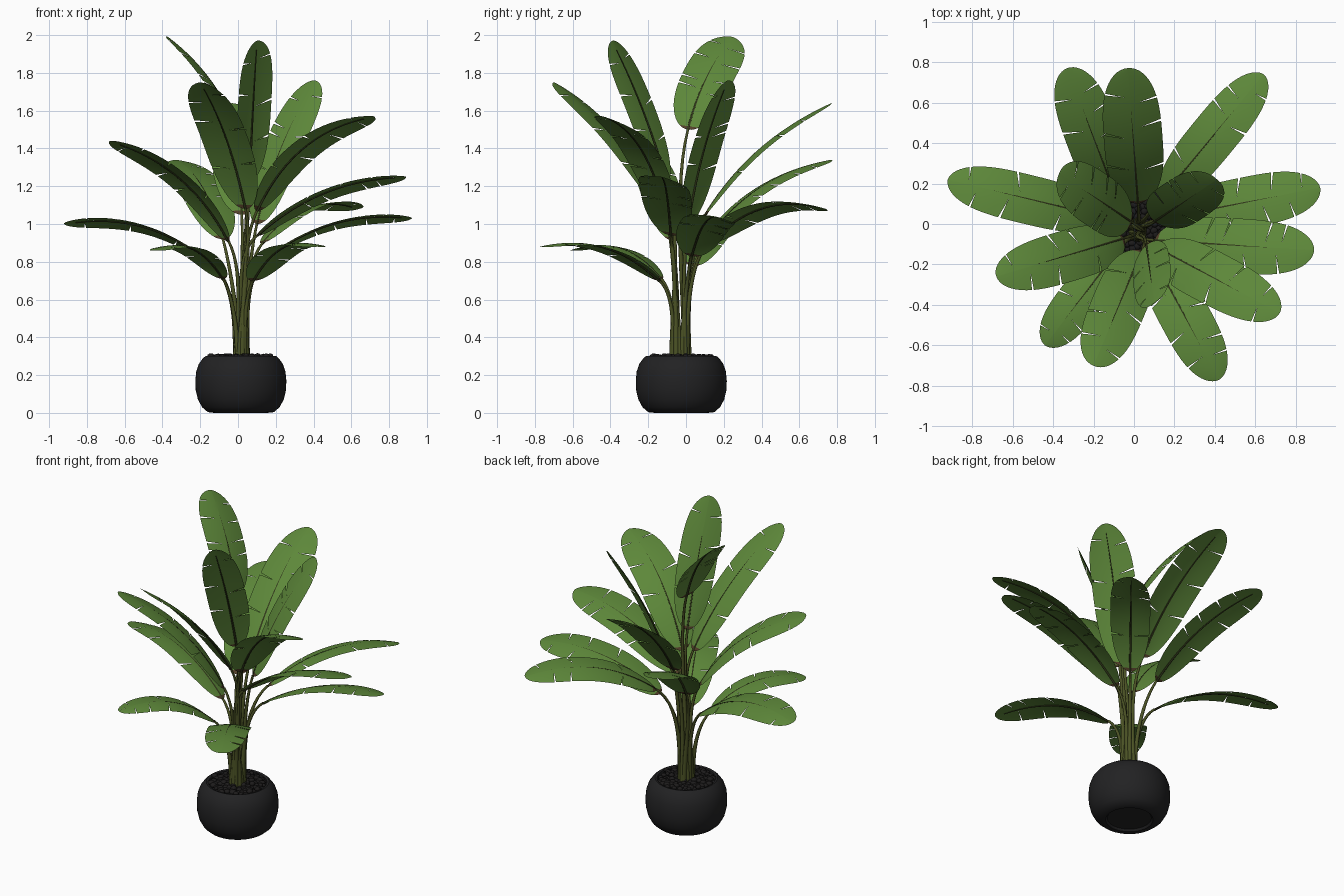
import bpy, bmesh, math, random
from mathutils import Vector

if "Cube" in bpy.data.objects:
    bpy.data.objects.remove(bpy.data.objects["Cube"])

random.seed(4)
UP = Vector((0, 0, 1))


def material(name, rgb):
    m = bpy.data.materials.new(name)
    m.diffuse_color = (*rgb, 1)
    m.use_nodes = True
    m.node_tree.nodes["Principled BSDF"].inputs["Base Color"].default_value = m.diffuse_color
    return m


GREEN = material("leaf green", (0.110, 0.245, 0.042))
BROWN = material("dry brown", (0.085, 0.050, 0.022))
STEM = material("stem olive", (0.070, 0.085, 0.018))
RIB = material("dark midrib", (0.030, 0.038, 0.010))
BLACK = material("pot black", (0.016, 0.016, 0.017))
STONE = material("pebble black", (0.012, 0.011, 0.011))


def finish(bm, name, mats, angle=60):
    mesh = bpy.data.meshes.new(name)
    bm.to_mesh(mesh)
    bm.free()
    ob = bpy.data.objects.new(name, mesh)
    bpy.context.collection.objects.link(ob)
    for m in mats:
        mesh.materials.append(m)
    bpy.ops.object.select_all(action='DESELECT')
    ob.select_set(True)
    bpy.context.view_layer.objects.active = ob
    bpy.ops.object.shade_smooth_by_angle(angle=math.radians(angle))
    return ob


def bezier(pts, t):
    pts = list(pts)
    while len(pts) > 1:
        pts = [a.lerp(b, t) for a, b in zip(pts, pts[1:])]
    return pts[0]


def tube(bm, path, radii, sides=8):
    rings = []
    for i, p in enumerate(path):
        tan = (path[min(i + 1, len(path) - 1)] - path[max(i - 1, 0)]).normalized()
        a = tan.cross(Vector((0.31, 0.95, 0.02))).normalized()
        b = tan.cross(a)
        rings.append([bm.verts.new(p + radii[i] * (a * math.cos(k * math.tau / sides)
                      + b * math.sin(k * math.tau / sides))) for k in range(sides)])
    for r, q in zip(rings, rings[1:]):
        for k in range(sides):
            n = (k + 1) % sides
            bm.faces.new((r[k], r[n], q[n], q[k]))
    bm.faces.new(rings[0][::-1])
    bm.faces.new(rings[-1])


def leaf(index, base, tip, bump, half, roll):
    base, tip = Vector(base), Vector(tip)
    chord = tip - base
    side = Vector((chord.x, chord.y, 0)).cross(UP).normalized()
    ctrl = (base + tip) / 2 + side.cross(chord.normalized()) * 2 * bump
    curve = (base, ctrl, tip)
    c, s_ = math.cos(math.radians(roll)), math.sin(math.radians(roll))

    def frame(t):
        tan = ((ctrl - base) * (1 - t) + (tip - ctrl) * t).normalized()
        n = side.cross(tan)
        return bezier(curve, t), side * c + n * s_, n * c - side * s_

    def point(tau, s):
        t = 0.5 - 0.5 * math.cos(math.pi * min(max(tau, 0), 1))
        w = half * max(0, 1 - abs(2 * t - 1) ** 3.0) ** 0.52
        t += 0.16 * abs(s) * t * (1 - t)          # veins sweep towards the tip
        p, a, n = frame(t)
        return p + a * s * w - n * 0.12 * w * abs(s) ** 1.6

    # blade: each half is made of panels parted by narrow wedge-shaped tears
    bm = bmesh.new()
    for sign in (-1, 1):
        count = random.randint(3, 4)
        cuts = [0] + [0.32 + 0.5 * (k + random.uniform(0.1, 0.8)) / count for k in range(count)] + [1]
        cols = sorted(sign * k / 6 for k in range(7))
        for t0, t1 in zip(cuts, cuts[1:]):
            n = max(2, math.ceil((t1 - t0) * 28))
            grid = []
            for k in range(n + 1):
                row = []
                for s in cols:
                    tau = t0 + (t1 - t0) * k / n
                    gap = 0.007 * max(0, abs(s) - 0.3)
                    if k == 0 and t0 > 0:
                        tau += gap
                    if k == n and t1 < 1:
                        tau -= gap
                    row.append(bm.verts.new(point(tau, s)))
                grid.append(row)
            for k in range(n):
                for j in range(6):
                    f = bm.faces.new((grid[k][j], grid[k][j + 1], grid[k + 1][j + 1], grid[k + 1][j]))
                    f.material_index = int(t0 + (t1 - t0) * (k + 0.5) / n < 0.11)
    bmesh.ops.remove_doubles(bm, verts=bm.verts, dist=0.0002)
    bmesh.ops.dissolve_degenerate(bm, edges=bm.edges, dist=0.0001)
    finish(bm, f"leaf_{index}", (GREEN, BROWN))

    # midrib under the blade
    bm = bmesh.new()
    path, rad = [], []
    for k in range(15):
        p, a, n = frame(k / 15)
        path.append(p - n * 0.003)
        rad.append(0.007 - 0.005 * k / 15)
    tube(bm, path, rad, 6)
    finish(bm, f"midrib_{index}", (RIB,))

    # stalk rising from the pot and bending into the blade
    out = Vector((chord.x, chord.y, 0)).normalized()
    start = Vector((0.018, -0.03, 0.26)) + Vector((out.x * 0.032, out.y * 0.045, 0))
    reach = (base - start).length
    stalk = (start, start + UP * reach * 0.3, base - (ctrl - base).normalized() * reach * 0.3, base)
    bm = bmesh.new()
    tube(bm, [bezier(stalk, k / 14) for k in range(15)], [0.016 - 0.009 * k / 14 for k in range(15)])
    finish(bm, f"stalk_{index}", (STEM,))


# leaves: base, tip, arch height, half width, roll in degrees
LEAVES = [
    ((-0.13, 0.03, 0.78), (-0.92, 0.22, 1.00), 0.10, 0.125, -14),
    ((-0.05, -0.07, 0.91), (-0.68, -0.26, 1.44), 0.09, 0.13, -12),
    ((0.10, -0.11, 1.07), (0.72, -0.44, 1.57), 0.11, 0.135, 12),
    ((-0.08, -0.13, 0.71), (-0.44, -0.60, 0.86), 0.09, 0.11, 0),
    ((0.08, -0.14, 0.70), (0.42, -0.77, 0.88), 0.09, 0.125, 0),
    ((0.04, -0.13, 1.08), (-0.20, -0.70, 1.75), 0.06, 0.135, 0),
    ((0.10, -0.08, 0.94), (0.89, -0.13, 1.25), 0.08, 0.14, 12),
    ((0.16, 0.03, 0.83), (0.92, 0.18, 1.03), 0.08, 0.13, 12),
    ((0.13, 0.12, 0.90), (0.64, 0.74, 1.08), 0.10, 0.12, 12),
    ((0.10, 0.01, 1.00), (0.41, 0.22, 1.76), 0.04, 0.13, -18),
    ((0.02, 0.10, 1.05), (-0.03, 0.77, 1.64), 0.07, 0.145, 0),
    ((-0.08, 0.11, 0.92), (-0.33, 0.77, 1.34), 0.08, 0.135, 0),
    ((0.06, -0.10, 1.22), (0.10, -0.39, 1.97), 0.02, 0.115, -32),
    ((-0.01, 0.01, 1.50), (-0.37, 0.25, 1.99), 0.05, 0.14, -20),
]
for i, spec in enumerate(LEAVES):
    leaf(i + 1, *spec)

# pot: turned profile (radius, height)
PROFILE = [(0, 0.012), (0.13, 0.012), (0.14, 0), (0.175, 0.004), (0.205, 0.03), (0.227, 0.07),
           (0.239, 0.12), (0.241, 0.17), (0.236, 0.22), (0.222, 0.26), (0.20, 0.29),
           (0.185, 0.302), (0.172, 0.298), (0.168, 0.27), (0, 0.27)]
CX, CY = 0.015, -0.025
bm = bmesh.new()
vs = [bm.verts.new((r, 0, z)) for r, z in PROFILE]
es = [bm.edges.new(p) for p in zip(vs, vs[1:])]
bmesh.ops.spin(bm, geom=vs + es, cent=(0, 0, 0), axis=(0, 0, 1), angle=math.tau, steps=56)
bmesh.ops.remove_doubles(bm, verts=bm.verts, dist=0.0005)
bmesh.ops.recalc_face_normals(bm, faces=bm.faces)
bmesh.ops.translate(bm, verts=bm.verts, vec=(CX, CY, 0))
finish(bm, "pot", (BLACK,), 50)

# pebbles covering the soil
bm = bmesh.new()
for k in range(130):
    r, a = 0.16 * math.sqrt((k + 0.5) / 130), k * 2.39996
    size = random.uniform(0.014, 0.021)
    made = bmesh.ops.create_icosphere(bm, subdivisions=2, radius=size)["verts"]
    bmesh.ops.scale(bm, verts=made, vec=(random.uniform(0.8, 1.2), random.uniform(0.8, 1.2), 0.75))
    bmesh.ops.translate(bm, verts=made, vec=(CX + r * math.cos(a), CY + r * math.sin(a),
                                             random.uniform(0.283, 0.302)))
finish(bm, "pebbles", (STONE,))
